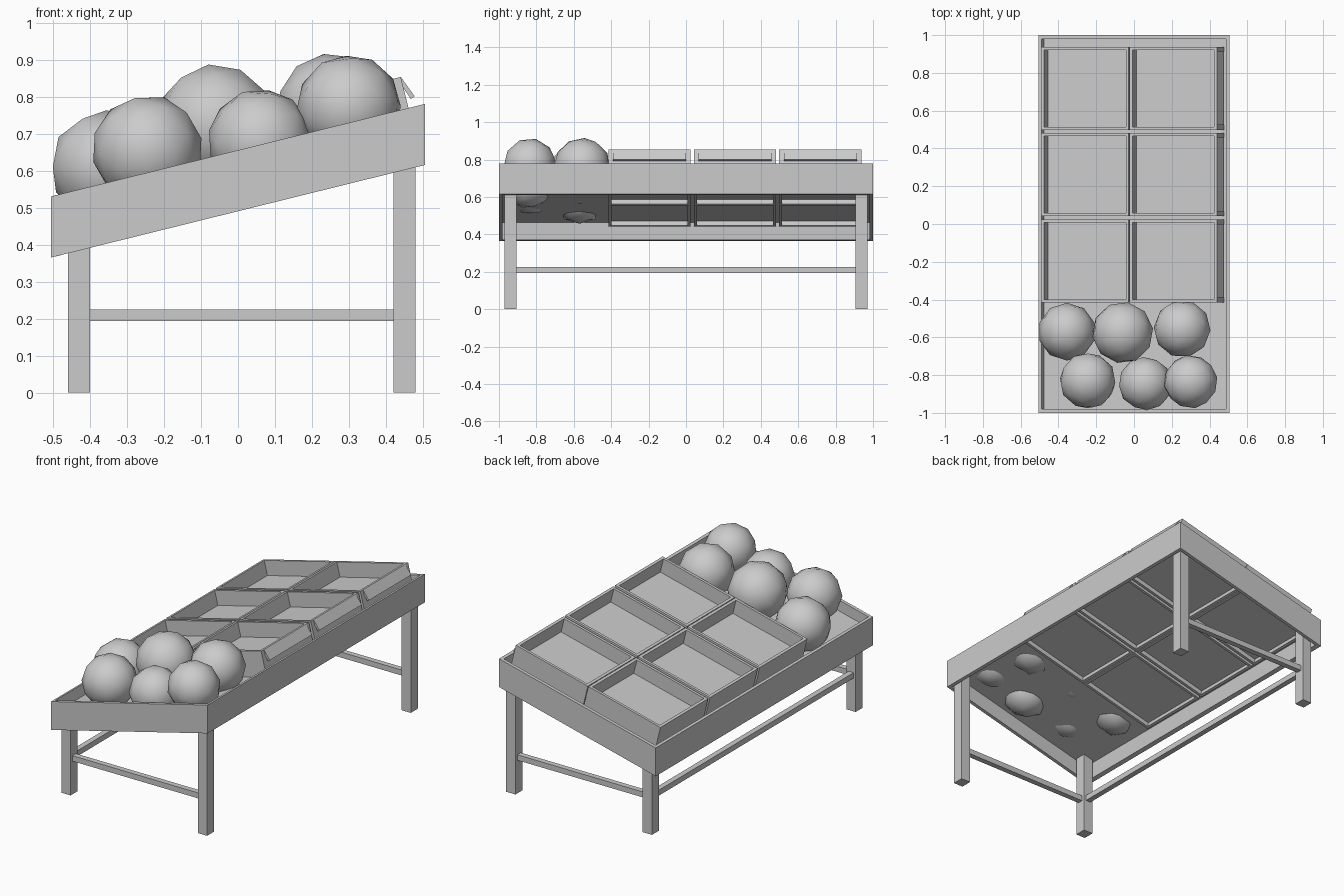
import bpy, bmesh, math
from mathutils import Matrix, Vector

cube = bpy.data.objects.get("Cube")
if cube:
    bpy.data.objects.remove(cube)

grey = bpy.data.materials.new("plain grey")
grey.use_nodes = True
COLOUR = (0.6, 0.6, 0.6, 1)
grey.diffuse_color = COLOUR
grey.node_tree.nodes["Principled BSDF"].inputs["Base Color"].default_value = COLOUR

SLOPE = 0.2475
TILT = math.atan(SLOPE)


def finish(name, bm):
    bmesh.ops.recalc_face_normals(bm, faces=bm.faces)
    mesh = bpy.data.meshes.new(name)
    bm.to_mesh(mesh)
    bm.free()
    mesh.materials.append(grey)
    obj = bpy.data.objects.new(name, mesh)
    bpy.context.collection.objects.link(obj)
    return obj


def add_prism(bm, profile, y0, y1):
    """Extrude an x-z outline from y0 to y1."""
    face = bm.faces.new([bm.verts.new((x, y0, z)) for x, z in profile])
    out = bmesh.ops.extrude_face_region(bm, geom=[face])["geom"]
    moved = [v for v in out if isinstance(v, bmesh.types.BMVert)]
    bmesh.ops.translate(bm, verts=moved, vec=(0, y1 - y0, 0))


def prism(name, profile, y0, y1):
    bm = bmesh.new()
    add_prism(bm, profile, y0, y1)
    return finish(name, bm)


def sloped(x0, x1, low, high):
    """Outline with vertical ends whose long edges follow the slope."""
    return [(x0, low + SLOPE * x0), (x1, low + SLOPE * x1),
            (x1, high + SLOPE * x1), (x0, high + SLOPE * x0)]


def rect(x0, x1, z0, z1):
    return [(x0, z0), (x1, z0), (x1, z1), (x0, z1)]


# Sloping tray: end panels, side panels and shelf
for side, label in ((-1, "front"), (1, "back")):
    prism(label + "_tray_panel", sloped(-0.505, 0.505, 0.49, 0.655),
          side * 0.98, side * 1.0)
prism("high_tray_panel", sloped(0.488, 0.505, 0.49, 0.655), -0.98, 0.98)
prism("low_tray_panel", [(-0.505, 0.365), (-0.48, 0.371), (-0.475, 0.468),
                         (-0.49, 0.534), (-0.505, 0.53)], -0.98, 0.98)
prism("shelf", sloped(-0.49, 0.49, 0.58, 0.592), -0.98, 0.98)

# Legs, cut to the slope under the shelf
for side, label in ((-1, "front"), (1, "back")):
    for x, row in ((-0.43, "low"), (0.45, "high")):
        a, b = x - 0.03, x + 0.03
        prism(f"{label}_{row}_leg",
              [(a, 0), (b, 0), (b, 0.58 + SLOPE * b), (a, 0.58 + SLOPE * a)],
              side * 0.905, side * 0.97)
    prism(label + "_stretcher", rect(-0.40, 0.42, 0.193, 0.225),
          side * 0.937 - 0.016, side * 0.937 + 0.016)
prism("long_stretcher", rect(-0.446, -0.414, 0.193, 0.225), -0.905, 0.905)


def crate(name, x, y, board):
    """Open crate set square to the slope, origin at the centre of its rim."""
    half, deep, wall, wide = 0.239, 0.185, 0.016, 0.22
    bm = bmesh.new()
    for s in (-1, 1):
        edge = sorted((s * half, s * (half - wall)))
        add_prism(bm, rect(*edge, -deep, 0), -wide, wide)
        add_prism(bm, rect(wall - half, half - wall, -deep, 0),
                  s * (wide - wall), s * wide)
    add_prism(bm, rect(wall - half, half - wall, -0.1, -0.085),
              wall - wide, wide - wall)
    # Slanted label board on the outer edge
    if board:
        add_prism(bm, [(half - 0.012, 0), (half, 0), (half + 0.024, -0.06),
                       (half + 0.012, -0.064)], 0.025 - wide, wide - 0.025)
    z = 0.744 + SLOPE * x
    bm.transform(Matrix.Translation((x, y, z)) @ Matrix.Rotation(-TILT, 4, 'Y'))
    return finish(name, bm)


# Six crates in two rows
for i, y in enumerate((-0.195, 0.262, 0.718)):
    crate(f"low_crate_{i + 1}", -0.26, y, False)
    crate(f"high_crate_{i + 1}", 0.208, y, True)

# Faceted round produce: centre and radius
melons = [(-0.355, -0.57, 0.61, 0.153), (-0.06, -0.575, 0.725, 0.163),
          (0.255, -0.555, 0.765, 0.152), (-0.245, -0.83, 0.655, 0.150),
          (0.06, -0.845, 0.68, 0.142), (0.30, -0.835, 0.772, 0.142)]
for i, (x, y, z, r) in enumerate(melons):
    bm = bmesh.new()
    bmesh.ops.create_icosphere(bm, subdivisions=2, radius=r)
    bm.transform(Matrix.Translation((x, y, z)) @ Matrix.Rotation(i * 1.1, 4, Vector((1, 2, 1))))
    for f in bm.faces:
        f.smooth = True
    finish(f"melon_{i + 1}", bm)
